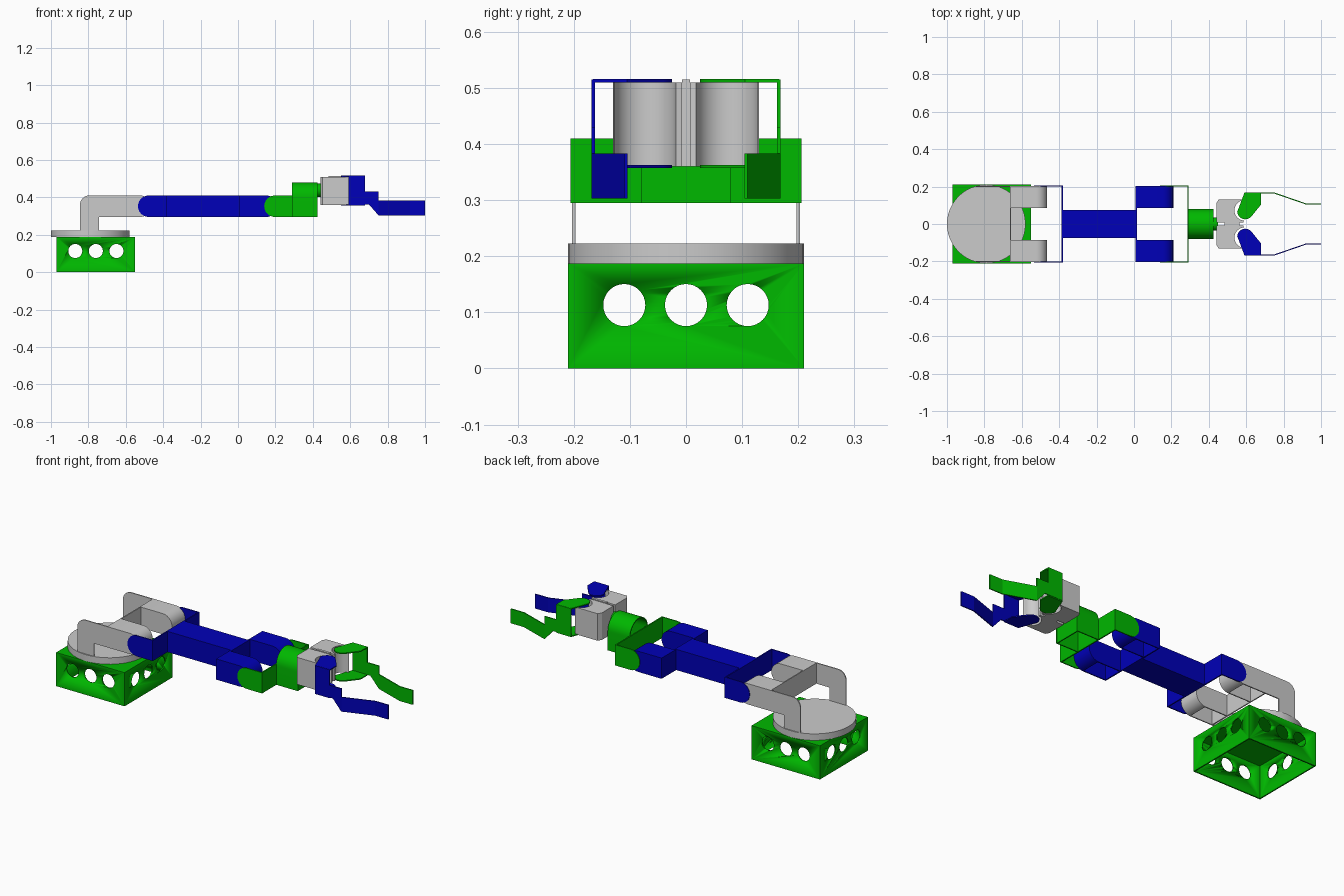
import bpy, bmesh, math
from mathutils import Vector

if "Cube" in bpy.data.objects:
    bpy.data.objects.remove(bpy.data.objects["Cube"])

T = 0.006            # sheet thickness
Z0, Z1 = 0.295, 0.41  # arm bottom and top
R = (Z1 - Z0) / 2
ZC = (Z0 + Z1) / 2


def material(name, rgb):
    m = bpy.data.materials.new(name)
    m.diffuse_color = (*rgb, 1)
    m.use_nodes = True
    m.node_tree.nodes["Principled BSDF"].inputs["Base Color"].default_value = m.diffuse_color
    return m


GREEN = material("green", (0.0, 0.48, 0.0))
BLUE = material("blue", (0.0, 0.0, 0.48))


def finish(name, bm, mat):
    bmesh.ops.recalc_face_normals(bm, faces=bm.faces)
    me = bpy.data.meshes.new(name)
    bm.to_mesh(me)
    bm.free()
    ob = bpy.data.objects.new(name, me)
    bpy.context.collection.objects.link(ob)
    if mat:
        me.materials.append(mat)
    bpy.context.view_layer.objects.active = ob
    bpy.ops.object.select_all(action='DESELECT')
    ob.select_set(True)
    bpy.ops.object.shade_smooth_by_angle(angle=math.radians(30))
    return ob


def prism(name, pts, axis, a, b, mat=None):
    """Extrude a 2D outline along an axis from a to b."""
    place = {'x': lambda p: (a, p[0], p[1]),
             'y': lambda p: (p[0], a, p[1]),
             'z': lambda p: (p[0], p[1], a)}[axis]
    bm = bmesh.new()
    f = bm.faces.new([bm.verts.new(place(p)) for p in pts])
    ext = bmesh.ops.extrude_face_region(bm, geom=[f])
    d = Vector([(b - a) if c == axis else 0 for c in 'xyz'])
    bmesh.ops.translate(bm, vec=d, verts=[v for v in ext['geom'] if isinstance(v, bmesh.types.BMVert)])
    return finish(name, bm, mat)


def box(name, x0, x1, y0, y1, z0, z1, mat=None):
    return prism(name, [(x0, y0), (x1, y0), (x1, y1), (x0, y1)], 'z', z0, z1, mat)


def arc(cx, cy, r, a0, a1, n=12):
    return [(cx + r * math.cos(math.radians(a0 + (a1 - a0) * i / n)),
             cy + r * math.sin(math.radians(a0 + (a1 - a0) * i / n))) for i in range(n + 1)]


def cut(ob, cutter):
    m = ob.modifiers.new("cut", 'BOOLEAN')
    m.operation = 'DIFFERENCE'
    m.solver = 'EXACT'
    m.object = cutter
    bpy.context.view_layer.objects.active = ob
    bpy.ops.object.modifier_apply(modifier=m.name)
    bpy.data.objects.remove(cutter)


# Base: hollow box, open below, three holes in every wall
base = box("base_box", -0.97, -0.55, -0.21, 0.21, 0, 0.187, GREEN)
cut(base, box("cutter", -0.963, -0.557, -0.203, 0.203, -0.1, 0.18))
for o in (-0.11, 0, 0.11):
    cut(base, prism("cutter", arc(-0.76 + o, 0.113, 0.0375, 0, 348.75, 31), 'y', -0.4, 0.4))
    cut(base, prism("cutter", arc(o, 0.113, 0.0375, 0, 348.75, 31), 'x', -1.2, -0.3))

# Turntable
prism("turntable", arc(-0.79, 0, 0.21, 0, 352.5, 47), 'z', 0.187, 0.223)


def channel(name, x0, x1, s, mat, outer=None):
    """Open-bottomed fork arm with a round nose on side s."""
    xc = x1 - R
    nose = [(x0, Z1)] + arc(xc, ZC, R, 90, -90) + arc(xc, ZC, R - T, -90, 90) + [(x0, Z1 - T)]
    prism(name + "_cover", nose, 'y', s * 0.085, s * 0.203, mat)
    side = [(x0, Z0), (x0, Z1)] + arc(xc, ZC, R, 90, -90)
    prism(name + "_inner_plate", side, 'y', s * 0.085, s * (0.085 + T), mat)
    if outer:
        side = outer + arc(xc, ZC, R, 90, -90)
    prism(name + "_outer_plate", side, 'y', s * 0.197, s * 0.203, mat)


def fork_plate(name, x0, x1, s, mat):
    """Thin outer plate with a round rear end."""
    pts = [(x1, Z0), (x1, Z1)] + arc(x0 + R, ZC, R, 90, 270)
    prism(name, pts, 'y', s * 0.2, s * 0.206, mat)


# Shoulder, upper arm and wrist forks
leg = [(-0.743, Z0), (-0.743, 0.22), (-0.845, 0.22)] + arc(-0.795, Z1 - 0.05, 0.05, 180, 90, 8)
for s, tag in ((-1, "right"), (1, "left")):
    channel("shoulder_" + tag, -0.66, -0.465, s, None, leg)
    fork_plate("upper_arm_fork_" + tag, -0.535, -0.38, s, BLUE)
    channel("upper_arm_" + tag, 0.008, 0.21, s, BLUE)
    fork_plate("wrist_fork_" + tag, 0.14, 0.29, s, GREEN)
box("shoulder_cross_plate", -0.663, -0.657, -0.2, 0.2, Z0, Z1)
box("upper_arm_rear_plate", -0.387, -0.38, -0.206, 0.206, Z0, Z1, BLUE)
box("upper_arm_beam", -0.38, 0.01, -0.075, 0.075, Z0, Z1, BLUE)
box("upper_arm_front_plate", 0.008, 0.015, -0.203, 0.203, Z0, Z1, BLUE)
box("wrist_cross_plate", 0.285, 0.292, -0.206, 0.206, Z0, Z1, GREEN)

# Wrist hood: arched shell with a front wall and a short shaft
prism("wrist_hood", [(0.08, Z0)] + arc(0, 0.4, 0.08, 0, 180, 20) + [(-0.08, Z0), (-0.074, Z0)]
      + arc(0, 0.4, 0.074, 180, 0, 20) + [(0.074, Z0)], 'x', 0.29, 0.425, GREEN)
prism("wrist_front_wall", [(0.076, Z0)] + arc(0, 0.4, 0.076, 0, 180, 20) + [(-0.076, Z0)],
      'x', 0.417, 0.423, GREEN)
prism("wrist_shaft", arc(0, 0.438, 0.035, 0, 345, 23), 'x', 0.42, 0.45, GREEN)


def finger_side(name, s, mat):
    """Thin cranked plate, each panel given by two (x, y, z low, z high) ends."""
    panels = [((0.59, 0.165, 0.362, 0.515), (0.68, 0.165, 0.362, 0.515)),
              ((0.68, 0.165, 0.362, 0.43), (0.70, 0.165, 0.362, 0.43)),
              ((0.70, 0.165, 0.362, 0.43), (0.752, 0.165, 0.303, 0.43)),
              ((0.752, 0.165, 0.303, 0.383), (0.92, 0.107, 0.303, 0.383)),
              ((0.92, 0.107, 0.303, 0.383), (1.0, 0.107, 0.303, 0.383))]
    bm = bmesh.new()
    for a, b in panels:
        v = [bm.verts.new((p[0], s * (p[1] + dy), p[z]))
             for dy in (-T / 2, T / 2) for p, z in ((a, 2), (b, 2), (b, 3), (a, 3))]
        for q in ((0, 1, 2, 3), (4, 5, 6, 7), (0, 1, 5, 4), (1, 2, 6, 5), (2, 3, 7, 6), (3, 0, 4, 7)):
            bm.faces.new([v[i] for i in q])
    finish(name, bm, mat)


# Gripper: two mirrored halves with scooped fronts, and a finger on each
for s, mat, tag in ((-1, BLUE, "right"), (1, GREEN, "left")):
    half = [(0.44, 0.007), (0.44, 0.11), (0.452, 0.13), (0.59, 0.13)] \
        + arc(0.592, 0.073, 0.055, 95, 265, 14) + [(0.585, 0.007)]
    prism("gripper_body_" + tag, [(x, s * y) for x, y in half], 'z', 0.36, 0.51)
    pad = [(0.552, 0.065), (0.59, 0.166), (0.68, 0.166), (0.68, 0.105)] \
        + arc(0.595, 0.068, 0.043, -40, -180, 8)
    for z, where in ((0.51, "top"), (0.357, "bottom")):
        prism(f"finger_{where}_plate_{tag}", [(x, s * y) for x, y in pad], 'z', z, z + T, mat)
    finger_side("finger_" + tag, s, mat)
box("gripper_spine", 0.485, 0.565, -0.007, 0.007, 0.36, 0.515)
